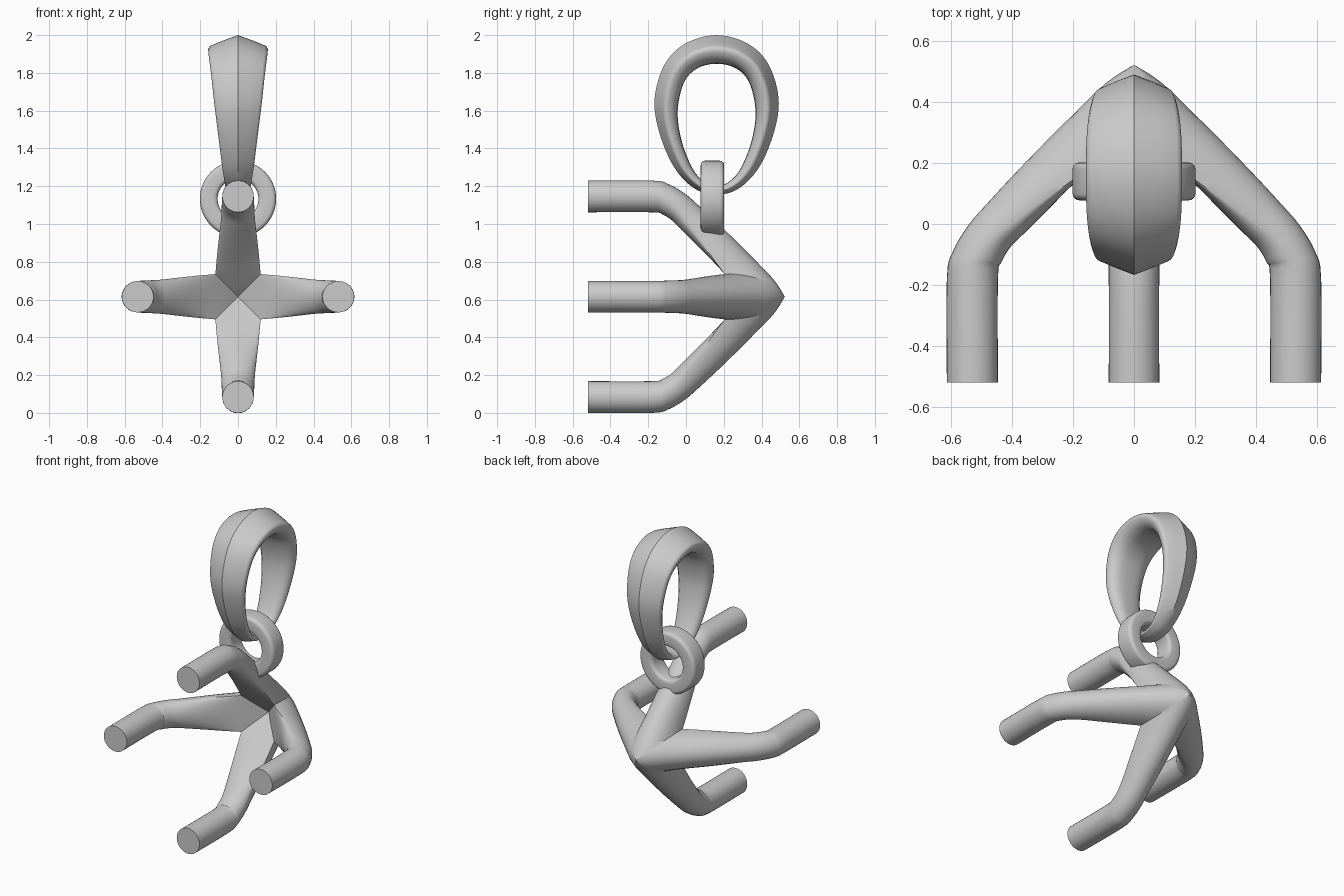
import bpy, bmesh, math
from mathutils import Matrix

if "Cube" in bpy.data.objects:
    bpy.data.objects.remove(bpy.data.objects["Cube"])


def resample(knots, steps, closed):
    """Catmull-Rom interpolation of tuples of any length."""
    n = len(knots)
    at = (lambda i: knots[i % n]) if closed else (lambda i: knots[max(0, min(n - 1, i))])
    out = []
    for i in range(n if closed else n - 1):
        for k in range(steps):
            t = k / steps
            out.append(tuple(
                0.5 * (2 * b + (c - a) * t + (2 * a - 5 * b + 4 * c - d) * t * t
                       + (3 * b - a - 3 * c + d) * t ** 3)
                for a, b, c, d in zip(at(i - 1), at(i), at(i + 1), at(i + 2))))
    if not closed:
        out.append(knots[-1])
    return out


def loft(bm, rings, closed):
    """Join rings of points with quads."""
    vs = [[bm.verts.new(p) for p in r] for r in rings]
    m = len(vs[0])
    for i in range(len(vs) if closed else len(vs) - 1):
        a, b = vs[i], vs[(i + 1) % len(vs)]
        for j in range(m):
            k = (j + 1) % m
            bm.faces.new((a[j], a[k], b[k], b[j]))
    return vs


def finish(name, bm, angle):
    bmesh.ops.recalc_face_normals(bm, faces=bm.faces)
    me = bpy.data.meshes.new(name)
    bm.to_mesh(me)
    bm.free()
    ob = bpy.data.objects.new(name, me)
    bpy.context.collection.objects.link(ob)
    bpy.ops.object.select_all(action='DESELECT')
    ob.select_set(True)
    bpy.context.view_layer.objects.active = ob
    bpy.ops.object.shade_smooth_by_angle(angle=math.radians(angle))
    return ob


# Four-prong setting: one arm, mitred at 45 degrees, repeated four times
# inner radius, inner y, outer radius, outer y, half width, roundness of inner side
arm = [(.447, -.52, .615, -.52, .083, .5),
       (.447, -.18, .615, -.18, .083, .5),
       (.435, -.125, .595, -.09, .085, .47),
       (.405, -.075, .545, -.005, .087, .42),
       (.36, -.03, .48, .07, .091, .33),
       (.28, .05, .395, .162, .102, .2),
       (.20, .13, .31, .25, .112, .08),
       (.12, .205, .21, .35, .12, 0),
       (.05, .27, .09, .465, .13, 0),
       (0, .32, 0, .523, .14, 0)]
SEG = 32
rings = []
for ri, yi, ro, yo, w, s in resample(arm, 4, False):
    s = max(s, 0)
    ring = []
    for j in range(SEG):
        a = 2 * math.pi * j / SEG
        f = s + math.sin(a) * ((1 - s) if math.sin(a) > 0 else s)
        ring.append((ri + (ro - ri) * f, yi + (yo - yi) * f, w * math.cos(a)))
    rings.append(ring)
bm = bmesh.new()
vs = loft(bm, rings, False)
bm.faces.new(vs[0])
for side in (1, -1):
    bmesh.ops.bisect_plane(bm, geom=bm.verts[:] + bm.edges[:] + bm.faces[:], dist=1e-5,
                           plane_co=(0, 0, 0), plane_no=(-1, 0, side), clear_outer=True)
base = bm.verts[:] + bm.edges[:] + bm.faces[:]
for q in (1, 2, 3):
    new = bmesh.ops.duplicate(bm, geom=base)['geom']
    bmesh.ops.rotate(bm, verts=[v for v in new if isinstance(v, bmesh.types.BMVert)],
                     cent=(0, 0, 0), matrix=Matrix.Rotation(q * math.pi / 2, 3, 'Y'))
bmesh.ops.remove_doubles(bm, verts=bm.verts, dist=1e-4)
bmesh.ops.translate(bm, verts=bm.verts, vec=(0, 0, .615))
finish("prong_setting", bm, 30)

# Jump ring: rounded rectangle section revolved about y
section = []
for cx, cy, start in ((.18, .04, 0), (.13, .04, 90), (.13, -.04, 180), (.18, -.04, 270)):
    for k in range(5):
        a = math.radians(start + 22.5 * k)
        section.append((cx + .022 * math.cos(a), cy + .022 * math.sin(a)))
rings = []
for i in range(64):
    a = 2 * math.pi * i / 64
    rings.append([(r * math.cos(a), .14 + y, 1.133 + r * math.sin(a)) for r, y in section])
bm = bmesh.new()
loft(bm, rings, True)
finish("jump_ring", bm, 35)

# Bail: tapered loop with a ridge on the outside
# outer y offset, outer z, inner y offset, inner z, half width
half = [(.165, 1.955, .10, 1.825, .155),
        (.275, 1.845, .172, 1.75, .143),
        (.328, 1.665, .206, 1.60, .125),
        (.305, 1.49, .185, 1.44, .104),
        (.228, 1.305, .125, 1.29, .083),
        (.12, 1.19, .06, 1.22, .068)]
knots = ([(0, 2.0, 0, 1.848, .158)] + half + [(0, 1.155, 0, 1.203, .062)]
         + [(-a, b, -c, d, w) for a, b, c, d, w in reversed(half)])
profile = [(0, 1), (.5, .81), (.9, .64), (.97, .59), (1, .5), (.98, .4), (.9, .25),
           (.75, .11), (.5, .03), (.25, .005), (0, 0)]
profile += [(-x, f) for x, f in reversed(profile[1:-1])]
rings = []
for oy, oz, iy, iz, w in resample(knots, 6, True):
    rings.append([(x * w, .162 + iy + (oy - iy) * f, iz + (oz - iz) * f) for x, f in profile])
bm = bmesh.new()
loft(bm, rings, True)
finish("bail", bm, 38)
